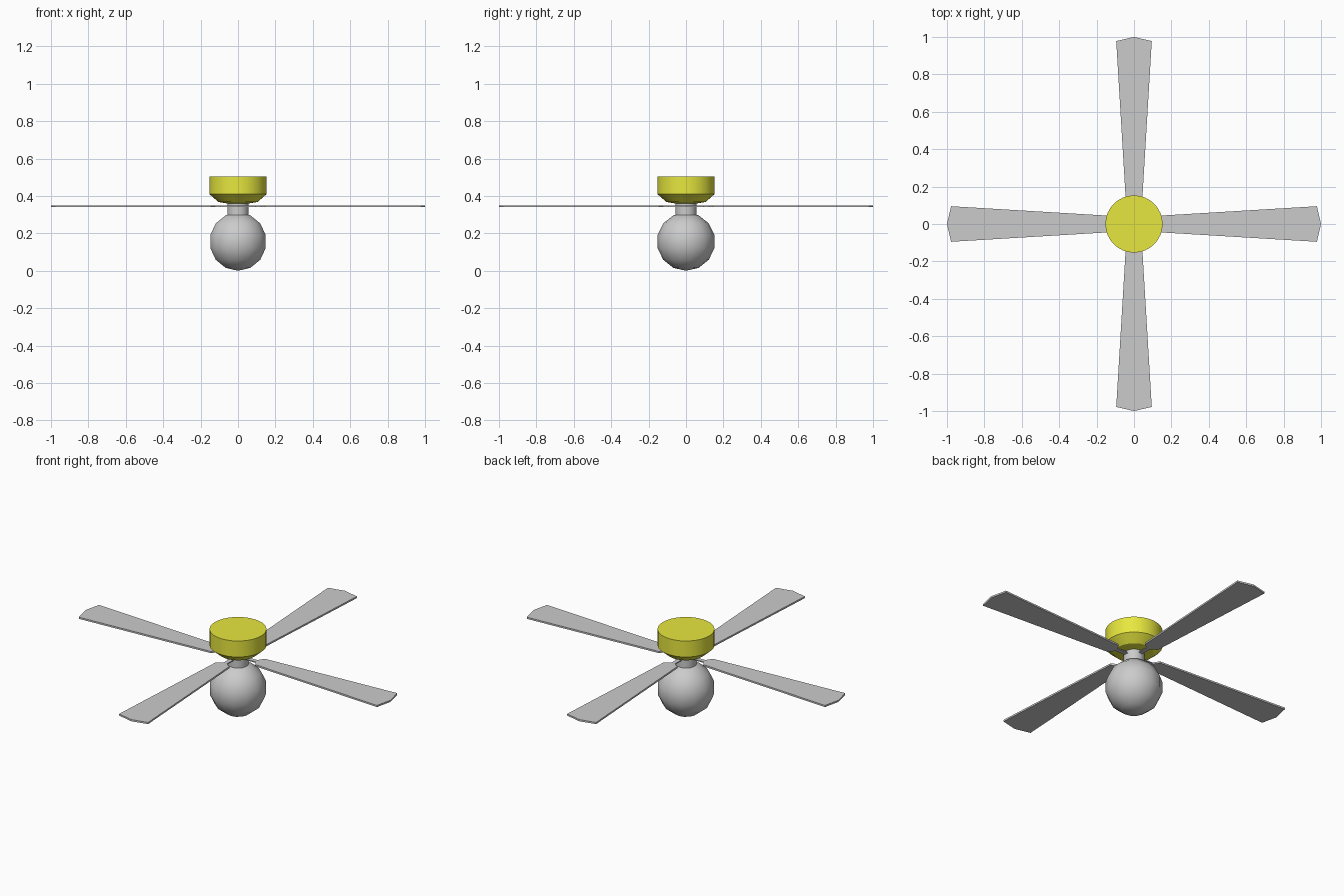
import bpy, bmesh, math

if "Cube" in bpy.data.objects:
    bpy.data.objects.remove(bpy.data.objects["Cube"])

yellow = bpy.data.materials.new("yellow")
yellow.diffuse_color = (0.8, 0.8, 0.05, 1)
yellow.use_nodes = True
yellow.node_tree.nodes["Principled BSDF"].inputs["Base Color"].default_value = yellow.diffuse_color


def make(name, bm, smooth=None):
    bmesh.ops.recalc_face_normals(bm, faces=bm.faces)
    me = bpy.data.meshes.new(name)
    bm.to_mesh(me)
    bm.free()
    ob = bpy.data.objects.new(name, me)
    bpy.context.collection.objects.link(ob)
    if smooth:
        bpy.ops.object.select_all(action='DESELECT')
        ob.select_set(True)
        bpy.context.view_layer.objects.active = ob
        bpy.ops.object.shade_smooth_by_angle(angle=math.radians(smooth))
    return ob


def lathe(name, profile, sides, smooth=30):
    """Solid of revolution from (radius, z) points, both ends capped."""
    bm = bmesh.new()
    rings = []
    for r, z in profile:
        rings.append([bm.verts.new((r * math.cos(2 * math.pi * i / sides),
                                    r * math.sin(2 * math.pi * i / sides), z))
                      for i in range(sides)])
    for a, b in zip(rings, rings[1:]):
        for i in range(sides):
            j = (i + 1) % sides
            bm.faces.new((a[i], a[j], b[j], b[i]))
    bm.faces.new(rings[0])
    bm.faces.new(rings[-1])
    return make(name, bm, smooth)


def plate(name, half_outline, z0, z1, angle):
    """Flat plate along +x, outline mirrored across its axis, then turned."""
    pts = half_outline + [(x, -y) for x, y in reversed(half_outline) if y > 0]
    c, s = math.cos(angle), math.sin(angle)
    bm = bmesh.new()
    face = bm.faces.new([bm.verts.new((x * c - y * s, x * s + y * c, z0)) for x, y in pts])
    ext = bmesh.ops.extrude_face_region(bm, geom=[face])
    for v in ext["geom"]:
        if isinstance(v, bmesh.types.BMVert):
            v.co.z = z1
    return make(name, bm)


# Motor housing against the ceiling
housing = lathe("motor_housing", [(0.153, 0.505), (0.153, 0.41), (0.105, 0.368), (0.06, 0.36)], 32)
housing.data.materials.append(yellow)

# Neck between housing and globe
lathe("neck", [(0.056, 0.365), (0.056, 0.295)], 24)

# Light globe with seven rings
bm = bmesh.new()
bmesh.ops.create_uvsphere(bm, u_segments=14, v_segments=7, radius=0.156)
bmesh.ops.translate(bm, vec=(0, 0, 0.156), verts=bm.verts)
make("light_globe", bm, 60)

# Four blades, each on a narrow arm
for k in range(4):
    a = k * math.pi / 2
    plate(f"blade_{k + 1}", [(0.115, 0), (0.145, 0.045), (0.978, 0.095), (1.0, 0)], 0.34, 0.35, a)
    plate(f"blade_arm_{k + 1}", [(0.04, 0.012), (0.15, 0.012)], 0.342, 0.348, a)
